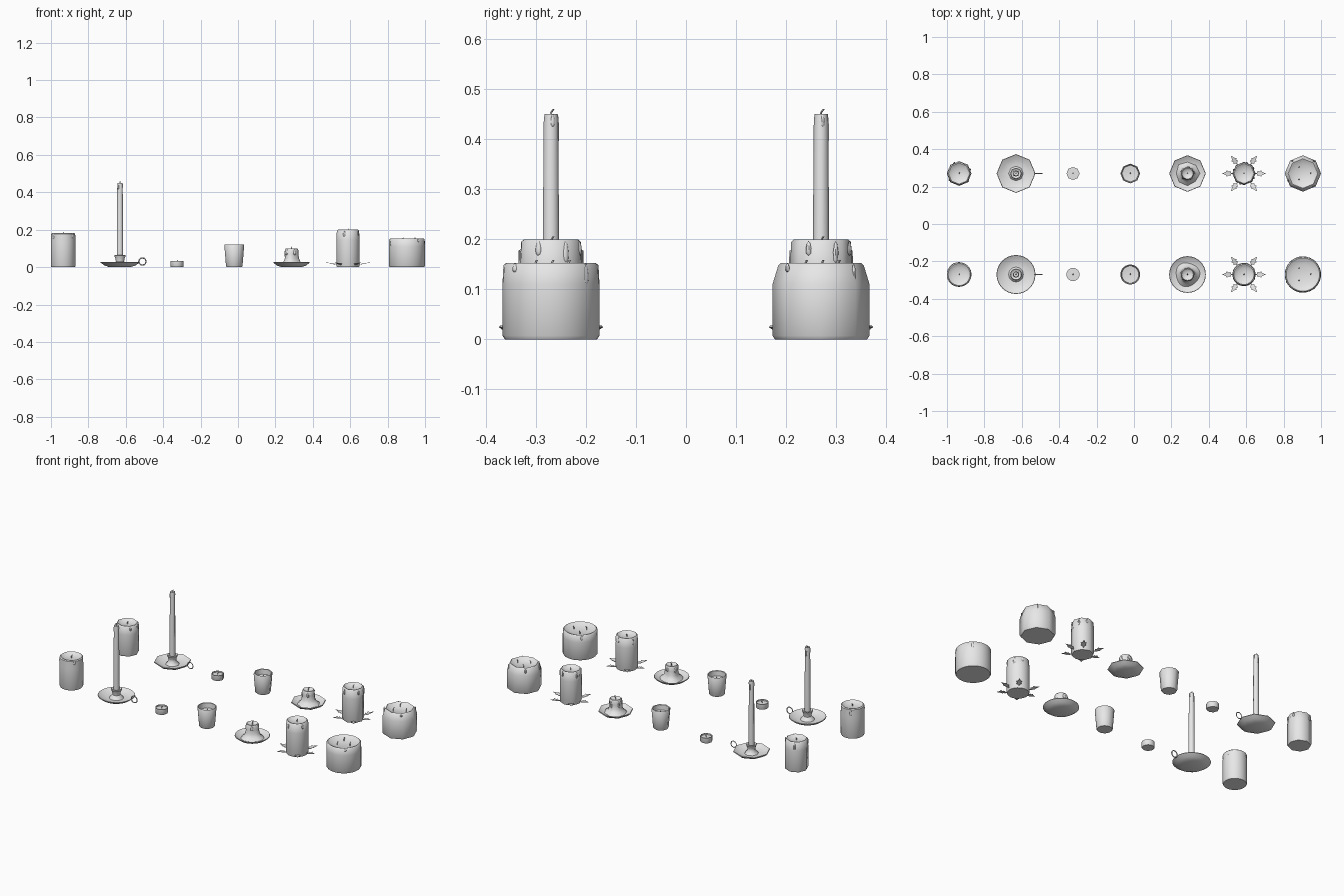
import bpy, bmesh, math, random
from mathutils import Matrix, Vector

if "Cube" in bpy.data.objects:
    bpy.data.objects.remove(bpy.data.objects["Cube"])
random.seed(4)

wax = bpy.data.materials.new("plain_grey")
wax.use_nodes = True
wax.diffuse_color = (0.8, 0.8, 0.8, 1)
wax.node_tree.nodes["Principled BSDF"].inputs["Base Color"].default_value = (0.8, 0.8, 0.8, 1)


def finish(name, bm, loc):
    """Turn a bmesh into a shaded, coloured object."""
    bmesh.ops.recalc_face_normals(bm, faces=bm.faces)
    mesh = bpy.data.meshes.new(name)
    bm.to_mesh(mesh)
    bm.free()
    mesh.materials.append(wax)
    ob = bpy.data.objects.new(name, mesh)
    ob.location = loc
    bpy.context.collection.objects.link(ob)
    bpy.ops.object.select_all(action='DESELECT')
    ob.select_set(True)
    bpy.context.view_layer.objects.active = ob
    bpy.ops.object.shade_smooth_by_angle(angle=math.radians(48))
    return ob


def lathe(name, profile, sides, loc):
    """Revolve (radius, height) points around z."""
    bm = bmesh.new()
    vs = [bm.verts.new((r, 0, z)) for r, z in profile]
    es = [bm.edges.new(p) for p in zip(vs, vs[1:])]
    bmesh.ops.spin(bm, geom=vs + es, cent=(0, 0, 0), axis=(0, 0, 1),
                   angle=math.tau, steps=sides, use_merge=True)
    bmesh.ops.remove_doubles(bm, verts=bm.verts, dist=1e-5)
    return finish(name, bm, loc)


def tube(name, path, radius, sides, loc):
    """Sweep a small round section up a path."""
    bm = bmesh.new()
    rings = []
    for p in path:
        rings.append([bm.verts.new(Vector(p) + radius * Vector(
            (math.cos(math.tau * i / sides), math.sin(math.tau * i / sides), 0)))
            for i in range(sides)])
    for a, b in zip(rings, rings[1:]):
        for i in range(sides):
            j = (i + 1) % sides
            bm.faces.new((a[i], a[j], b[j], b[i]))
    bm.faces.new(rings[0])
    bm.faces.new(rings[-1])
    return finish(name, bm, loc)


def wick(name, x, y, z, height, sides):
    path = [(0, 0, -0.004), (0, 0, height * 0.5), (0.001, 0.003, height * 0.8),
            (0.002, 0.005, height)]
    tube(name, path, 0.0022, sides, (x, y, z))


def drip(name, x, y, radius, angle, top, length, width, low):
    """A teardrop of wax clinging to a side wall, heavier at its foot."""
    bm = bmesh.new()
    bmesh.ops.create_uvsphere(bm, u_segments=6 if low else 12,
                              v_segments=4 if low else 8, radius=1)
    for v in bm.verts:
        fat = 1 - 0.3 * v.co.z
        v.co = Vector((v.co.x * width * 0.7 * fat, v.co.y * width * fat,
                       v.co.z * length / 2))
    bm.transform(Matrix.Rotation(angle, 4, 'Z'))
    finish(name, bm, (x + radius * math.cos(angle), y + radius * math.sin(angle),
                      top - length / 2))


def drips(name, x, y, radius, top, placements, width, low):
    for i, (deg, length) in enumerate(placements):
        drip(f"{name}_{i}", x, y, radius, math.radians(deg), top, length, width, low)


def pillar(name, x, y, r, h, sides, taper, dish):
    """Thick candle with a rounded rim and a sunken top."""
    lathe(name, [(0, 0), (r * 0.95, 0), (r, 0.007), (r, h * 0.72), (r * taper, h - 0.005),
                 (r * taper - 0.006, h), (r * taper - 0.013, h - 0.004),
                 (r * 0.55, h - dish), (0, h - dish)], sides, (x, y, 0))


def leaf(name, x, y, angle):
    """Flat pointed leaf with side barbs, tilted up and outwards."""
    half = [(0.05, 0.002), (0.068, 0.003), (0.074, 0.014), (0.083, 0.009),
            (0.091, 0.017), (0.098, 0.008)]
    outline = half + [(0.118, 0)] + [(a, -b) for a, b in reversed(half)]
    bm = bmesh.new()
    face = bm.faces.new([bm.verts.new((a, b, 0.008 + (a - 0.05) * 0.22 + abs(b) * 0.25))
                         for a, b in outline])
    ext = bmesh.ops.extrude_face_region(bm, geom=[face])["geom"]
    bmesh.ops.translate(bm, vec=(0, 0, 0.002),
                        verts=[g for g in ext if isinstance(g, bmesh.types.BMVert)])
    bmesh.ops.triangulate(bm, faces=bm.faces)
    bm.transform(Matrix.Rotation(angle, 4, 'Z'))
    finish(name, bm, (x, y, 0))


def handle(name, loc, low):
    bpy.ops.mesh.primitive_torus_add(location=loc, rotation=(math.pi / 2, 0, 0),
                                     major_radius=0.0195, minor_radius=0.003,
                                     major_segments=8 if low else 24,
                                     minor_segments=4 if low else 8)
    ob = bpy.context.object
    ob.name = name
    ob.data.materials.append(wax)
    bpy.ops.object.shade_smooth_by_angle(angle=math.radians(48))


def saucer(name, x, y, r, sides):
    lathe(name, [(0, 0), (r * 0.55, 0), (r * 0.8, 0.009), (r, 0.024), (r * 0.98, 0.028),
                 (r * 0.78, 0.016), (r * 0.5, 0.009), (0, 0.009)], sides, (x, y, 0))


# One detailed row in front and one simple row behind
for row, y, low in (("front", -0.27, False), ("back", 0.27, True)):
    n = 8 if low else 32
    w = 4 if low else 8
    taper = 0.88 if low else 0.98

    # Single-wick pillar
    x = -0.935
    pillar(f"{row}_pillar_candle", x, y, 0.066, 0.182, n, 0.95 if low else 0.98, 0.012)
    wick(f"{row}_pillar_wick", x, y, 0.17, 0.017, w)
    drips(f"{row}_pillar_drip", x, y, 0.063, 0.18,
          [(20, 0.03), (115, 0.045), (215, 0.035), (320, 0.025)], 0.006, low)

    # Taper candle in a chamberstick
    x = -0.631
    saucer(f"{row}_chamberstick_plate", x, y, 0.104, n)
    lathe(f"{row}_candle_socket", [(0.04, 0.008), (0.034, 0.016), (0.022, 0.03), (0.024, 0.045),
                                   (0.031, 0.062), (0.028, 0.066), (0.015, 0.06)], n, (x, y, 0))
    handle(f"{row}_finger_ring", (-0.511, y, 0.03), low)
    lathe(f"{row}_taper_candle", [(0, 0.02), (0.0175, 0.02), (0.0145, 0.435), (0.013, 0.45),
                                  (0.009, 0.45), (0, 0.446)], n, (x, y, 0))
    wick(f"{row}_taper_wick", x, y, 0.446, 0.014, w)
    drips(f"{row}_taper_drip", x, y, 0.0135, 0.45, [(15, 0.025), (95, 0.06), (230, 0.04)],
          0.004, low)

    # Tealight in a shallow cup
    x = -0.326
    lathe(f"{row}_tealight_cup", [(0, 0), (0.033, 0), (0.035, 0.003), (0.035, 0.033),
                                  (0.032, 0.033), (0.032, 0.02)], n, (x, y, 0))
    lathe(f"{row}_tealight_wax", [(0.0325, 0.025), (0, 0.026)], n, (x, y, 0))
    wick(f"{row}_tealight_wick", x, y, 0.026, 0.011, w)

    # Votive in a tapered glass
    x = -0.02
    lathe(f"{row}_votive_glass", [(0, 0), (0.041, 0), (0.044, 0.004), (0.053, 0.117),
                                  (0.051, 0.12), (0.047, 0.118), (0.044, 0.07)], n, (x, y, 0))
    lathe(f"{row}_votive_wax", [(0.0455, 0.088), (0.025, 0.085), (0, 0.085)], n, (x, y, 0))
    wick(f"{row}_votive_wick", x, y, 0.085, 0.02, w)

    # Melted stub on a saucer
    x = 0.286
    saucer(f"{row}_stub_saucer", x, y, 0.098, n)
    stub = lathe(f"{row}_melted_stub", [(0.066, 0.009), (0.06, 0.017), (0.046, 0.027),
                                        (0.038, 0.045), (0.035, 0.07), (0.036, 0.09),
                                        (0.031, 0.099), (0.022, 0.09), (0, 0.088)],
                 n, (x, y, 0))
    for v in stub.data.vertices:
        a = math.atan2(v.co.y, v.co.x)
        swell = 1 + 0.07 * math.sin(3 * a + 1) * (v.co.z < 0.08)
        v.co.x *= swell
        v.co.y *= swell
    wick(f"{row}_stub_wick", x, y, 0.088, 0.022, w)
    drips(f"{row}_stub_drip", x, y, 0.034, 0.096,
          [(d, random.uniform(0.03, 0.05)) for d in (10, 80, 160, 225, 300)], 0.007, low)

    # Pillar with a wreath of leaves
    x = 0.588
    pillar(f"{row}_wreath_candle", x, y, 0.062, 0.2, n, 0.96, 0.012)
    wick(f"{row}_wreath_wick", x, y, 0.188, 0.018, w)
    drips(f"{row}_wreath_drip", x, y, 0.059, 0.197,
          [(30, 0.045), (75, 0.03), (160, 0.04), (250, 0.035), (335, 0.03)], 0.006, low)
    for i, deg in enumerate((0, 54, 126, 180, 234, 306)):
        leaf(f"{row}_wreath_leaf_{i}", x, y, math.radians(deg))

    # Wide three-wick candle
    x = 0.903
    pillar(f"{row}_wide_candle", x, y, 0.097, 0.153, n, taper, 0.016)
    for i in range(3):
        a = math.tau * i / 3
        wick(f"{row}_wide_wick_{i}", x + 0.042 * math.cos(a), y + 0.038 * math.sin(a),
             0.137, 0.022, w)
    drips(f"{row}_wide_drip", x, y, 0.088 if low else 0.094, 0.152,
          [(48, 0.045), (130, 0.03), (205, 0.04), (310, 0.018)], 0.006, low)
